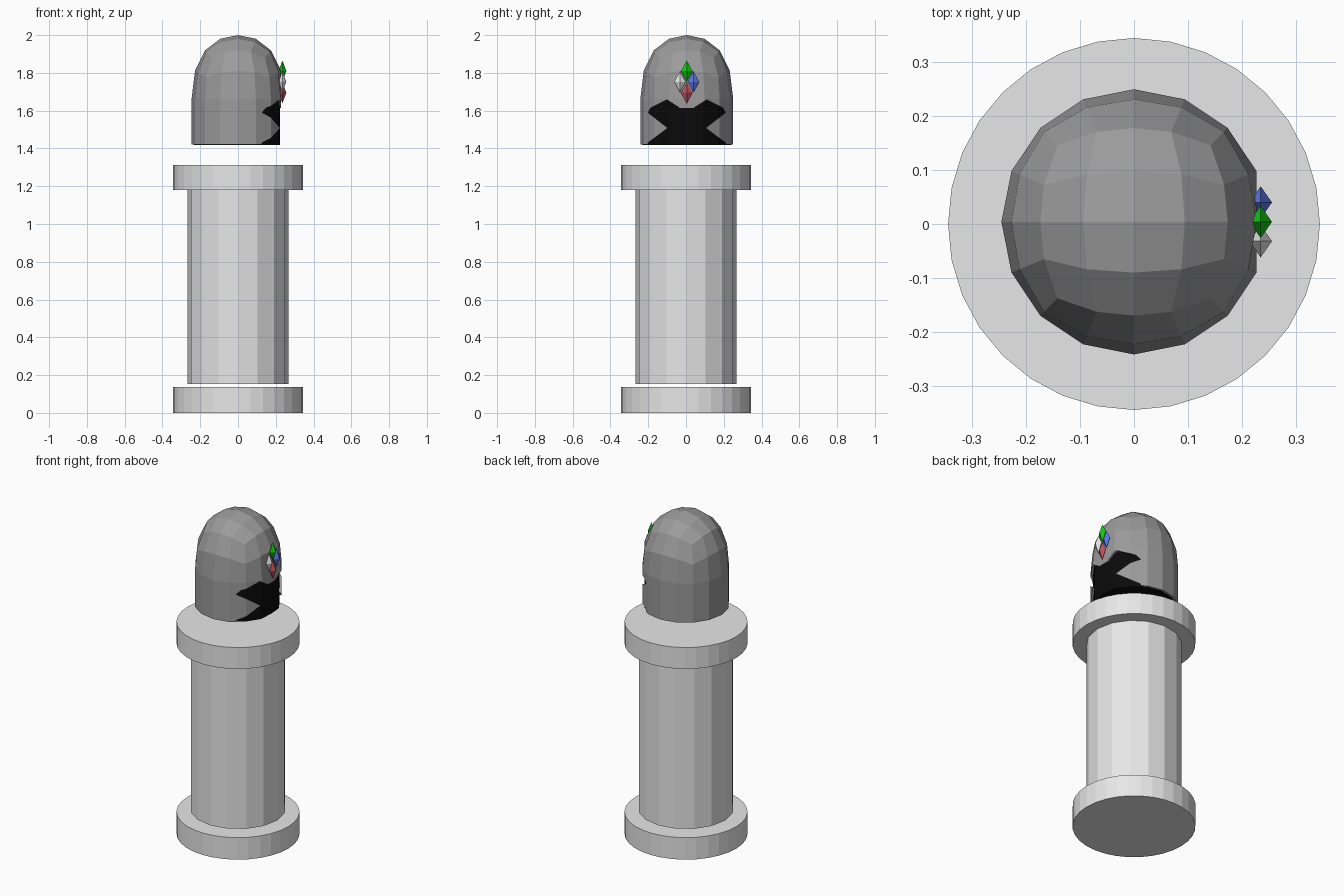
import bpy, bmesh, math
from mathutils import Vector

cube = bpy.data.objects.get("Cube")
if cube:
    bpy.data.objects.remove(cube, do_unlink=True)


def material(name, rgb):
    m = bpy.data.materials.new(name)
    m.use_nodes = True
    color = (*rgb, 1)
    m.diffuse_color = color
    bsdf = next(n for n in m.node_tree.nodes if n.type == 'BSDF_PRINCIPLED')
    bsdf.inputs["Base Color"].default_value = color
    return m


light_grey = material("light grey", (0.8, 0.8, 0.8))
dark_grey = material("dark grey", (0.33, 0.33, 0.33))
black = material("black", (0.003, 0.003, 0.003))
green = material("green", (0.005, 0.6, 0.005))
blue = material("blue", (0.11, 0.19, 0.8))
red = material("red", (0.55, 0.08, 0.12))


def finish(bm, name, mat):
    bmesh.ops.recalc_face_normals(bm, faces=bm.faces)
    mesh = bpy.data.meshes.new(name)
    bm.to_mesh(mesh)
    bm.free()
    mesh.materials.append(mat)
    obj = bpy.data.objects.new(name, mesh)
    bpy.context.scene.collection.objects.link(obj)
    return obj


def cylinder(name, radius, bottom, top, sides):
    bm = bmesh.new()
    bmesh.ops.create_cone(bm, cap_ends=True, segments=sides, radius1=radius,
                          radius2=radius, depth=top - bottom)
    bmesh.ops.translate(bm, verts=bm.verts, vec=(0, 0, (top + bottom) / 2))
    return finish(bm, name, light_grey)


# Body: two discs and a column
cylinder("base_disc", 0.345, 0, 0.136, 32)
cylinder("body_column", 0.268, 0.153, 1.18, 16)
cylinder("shoulder_disc", 0.345, 1.18, 1.312, 32)

CENTRE_Y = 0.004
RIM = 1.42


def dome(name, mat, scale, front, rim):
    """Upper half of a rounded cube, stretched down to an open skirt and closed below."""
    bm = bmesh.new()
    bmesh.ops.create_cube(bm, size=2)
    bmesh.ops.subdivide_edges(bm, edges=bm.edges[:], cuts=3, use_grid_fill=True)
    for v in bm.verts:
        v.co = Vector([math.tan(c * math.pi / 4) for c in v.co]).normalized()
    bmesh.ops.delete(bm, geom=[v for v in bm.verts if v.co.z < -0.01], context='VERTS')
    for v in bm.verts:
        drop = (1 - v.co.z) * 0.247
        v.co = (v.co.x * 0.246, v.co.y * 0.246, 2 - drop * (1 + 1.5 * drop))
    # Skirt and underside
    border = [e for e in bm.edges if e.is_boundary]
    skirt = bmesh.ops.extrude_edge_only(bm, edges=border)["geom"]
    for v in skirt:
        if isinstance(v, bmesh.types.BMVert):
            v.co.z = RIM
    bmesh.ops.contextual_create(bm, geom=[e for e in bm.edges if e.is_boundary])
    # Flattened front
    for v in bm.verts:
        v.co.x = min(v.co.x * scale, front)
        v.co.y = v.co.y * scale + CENTRE_Y
        v.co.z = rim + (v.co.z - RIM) * scale
    return finish(bm, name, mat)


helmet = dome("helmet", dark_grey, 1, 0.228, RIM)
dome("helmet_lining", black, 0.95, 0.223, RIM - 0.002)

# Visor opening cut out of the helmet front
half = [(0.035, 1.613), (0.105, 1.657), (0.19, 1.615), (0.205, 1.59),
        (0.1, 1.508), (0.205, 1.43), (0.205, 1.38)]
outline = half + [(-y, z) for y, z in reversed(half)]
bm = bmesh.new()
face = bm.faces.new([bm.verts.new((0.06, y + CENTRE_Y, z)) for y, z in outline])
side = bmesh.ops.extrude_face_region(bm, geom=[face])["geom"]
bmesh.ops.translate(bm, vec=(0.4, 0, 0),
                    verts=[v for v in side if isinstance(v, bmesh.types.BMVert)])
cutter = finish(bm, "visor_cutter", dark_grey)
cutter.hide_render = True

cut = helmet.modifiers.new("visor", 'BOOLEAN')
cut.operation = 'DIFFERENCE'
cut.solver = 'EXACT'
cut.object = cutter
graph = bpy.context.evaluated_depsgraph_get()
cut_mesh = bpy.data.meshes.new_from_object(helmet.evaluated_get(graph))
helmet.modifiers.clear()
helmet.data = cut_mesh
bpy.data.objects.remove(cutter, do_unlink=True)


# Forehead gems
def gem(name, mat, y, z):
    bm = bmesh.new()
    tips = [bm.verts.new((0.235, y, z + s * 0.056)) for s in (-1, 1)]
    ring = [bm.verts.new((0.235 + 0.021 * math.cos(a), y + 0.03 * math.sin(a), z))
            for a in [i * math.pi / 2 for i in range(4)]]
    for tip in tips:
        for i in range(4):
            bm.faces.new((tip, ring[i], ring[(i + 1) % 4]))
    finish(bm, name, mat)


gem("top_gem", green, CENTRE_Y, 1.81)
gem("bottom_gem", red, CENTRE_Y, 1.695)
gem("left_gem", blue, CENTRE_Y + 0.036, 1.753)
gem("right_gem", light_grey, CENTRE_Y - 0.036, 1.753)
